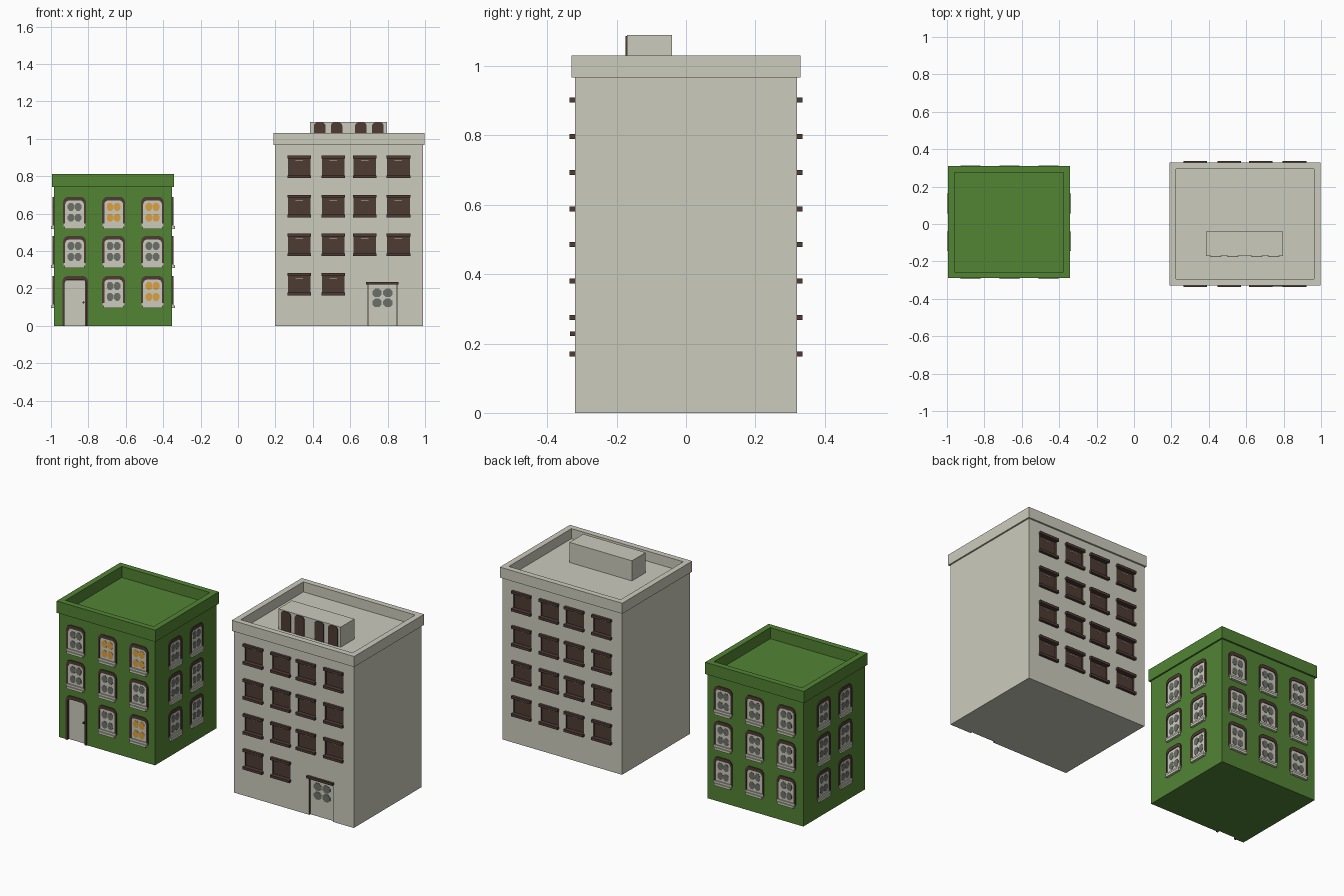
import bpy, bmesh, math
from mathutils import Matrix, Vector

if "Cube" in bpy.data.objects:
    bpy.data.objects.remove(bpy.data.objects["Cube"])


def lin(c):
    c /= 255
    return c / 12.92 if c <= 0.04045 else ((c + 0.055) / 1.055) ** 2.4


def material(name, r, g, b):
    m = bpy.data.materials.new(name)
    m.diffuse_color = (lin(r), lin(g), lin(b), 1)
    m.use_nodes = True
    m.node_tree.nodes["Principled BSDF"].inputs["Base Color"].default_value = m.diffuse_color
    return m


STONE = material("pale stone", 203, 203, 189)
GREEN = material("green wall", 82, 131, 52)
BROWN = material("dark brown", 78, 59, 52)
GLASS = material("grey glass", 108, 111, 105)
LIT = material("lit amber glass", 220, 160, 62)

parts = {}  # name -> (bmesh, materials)


def part(name, *mats):
    if name not in parts:
        parts[name] = (bmesh.new(), mats)
    return parts[name][0]


def prism(bm, M, pts, out0, out1, mat=0):
    """Extrude an (x, z) outline outward from a wall between two distances."""
    a = [bm.verts.new(M @ Vector((x, -out0, z))) for x, z in pts]
    b = [bm.verts.new(M @ Vector((x, -out1, z))) for x, z in pts]
    n = len(pts)
    faces = [bm.faces.new(a[::-1]), bm.faces.new(b)]
    faces += [bm.faces.new((a[i], a[(i + 1) % n], b[(i + 1) % n], b[i])) for i in range(n)]
    for f in faces:
        f.material_index = mat


def rect(x0, x1, z0, z1):
    return [(x0, z0), (x1, z0), (x1, z1), (x0, z1)]


def arch(w, z0, z1, r):
    """Outline with rounded upper corners, from bottom right to bottom left."""
    right = [(w - r + r * math.cos(t), z1 - r + r * math.sin(t))
             for t in (i * math.pi / 8 for i in range(5))]
    return [(w, z0)] + right + [(-x, z) for x, z in right[::-1]] + [(-w, z0)]


def octagon(cx, cz, rx, rz):
    return [(cx + rx * math.cos(t), cz + rz * math.sin(t))
            for t in (math.pi / 8 + i * math.pi / 4 for i in range(8))]


def wall(x, y, z, angle):
    return Matrix.Translation((x, y, z)) @ Matrix.Rotation(math.radians(angle), 4, 'Z')


def box(bm, x0, x1, y0, y1, z0, z1):
    prism(bm, Matrix(), rect(x0, x1, z0, z1), -y1, -y0)


def cornice(name, mat, x0, x1, y0, y1, z0, z1, floor):
    """Overhanging slab with a sunken roof."""
    bm = part(name, mat)
    box(bm, x0, x1, y0, y1, z0, z1)
    bmesh.ops.recalc_face_normals(bm, faces=bm.faces)
    top = max(bm.faces, key=lambda f: f.calc_center_median().z)
    bmesh.ops.inset_region(bm, faces=[top], thickness=0.049)
    new = bmesh.ops.extrude_discrete_faces(bm, faces=[top])["faces"]
    bmesh.ops.translate(bm, verts=new[0].verts, vec=(0, 0, floor - z1))


# ---------- green house ----------
GX0, GX1, GY0, GY1 = -0.985, -0.352, -0.28, 0.30
box(part("green_house_body", GREEN, BROWN), GX0, GX1, GY0, GY1, 0, 0.745)
cornice("green_house_cornice", GREEN, -0.995, -0.343, -0.29, 0.31, 0.743, 0.813, 0.747)
green_cut = part("green_house_cutter", GREEN, BROWN)


def surround(M, w, z0, z1):
    prism(part("green_house_frames", BROWN), M,
          arch(w, z0, z1, 0.03) + arch(w - 0.011, z0, z1 - 0.02, 0.02)[::-1], -0.002, 0.006)


def sash_window(M, lit):
    surround(M, 0.061, 0.018, 0.171)
    prism(part("green_house_sashes", STONE), M, arch(0.051, 0.01, 0.152, 0.02), -0.002, 0.002)
    sill = part("green_house_sills", STONE)
    prism(sill, M, rect(-0.059, 0.059, 0.012, 0.027), -0.002, 0.008)
    prism(sill, M, rect(-0.053, 0.053, 0, 0.014), -0.002, 0.014)
    bm = part("green_house_panes", GLASS, LIT)
    for px in (-0.019, 0.019):
        for pz in (0.059, 0.117):
            prism(bm, M, octagon(px, pz, 0.019, 0.023), 0, 0.0035, int(lit))


ROWS = (0.096, 0.31, 0.519)
COLS = (-0.874, -0.665, -0.457)
LIT_WINDOWS = {(0, 2), (2, 1), (2, 2)}
for r, z in enumerate(ROWS):
    for c, x in enumerate(COLS):
        if (r, c) != (0, 0):
            sash_window(wall(x, GY0, z, 0), (r, c) in LIT_WINDOWS)
        sash_window(wall(x, GY1, z, 180), False)
    for y in (-0.092, 0.11):
        sash_window(wall(GX1, y, z, 90), False)
        sash_window(wall(GX0, y, z, -90), False)

# front door in a shallow doorway
M = wall(-0.870, GY0, 0, 0)
prism(green_cut, M, rect(-0.058, 0.058, -0.02, 0.247), -0.016, 0.02, 1)
surround(M, 0.068, 0, 0.267)
prism(part("green_house_door", STONE), M, rect(-0.057, 0.052, 0, 0.242), -0.017, -0.010)
prism(part("green_house_door_knob", BROWN), M, octagon(0.044, 0.125, 0.006, 0.006), -0.012, 0.0)

# ---------- grey block ----------
BX0, BX1, BY0, BY1 = 0.198, 0.989, -0.32, 0.32
box(part("grey_block_body", STONE, BROWN), BX0, BX1, BY0, BY1, 0, 0.968)
cornice("grey_block_cornice", STONE, 0.19, 0.998, -0.33, 0.33, 0.967, 1.03, 0.970)
grey_cut = part("grey_block_cutter", STONE, BROWN)


def shutter_window(M):
    # recessed brown opening with a bar above and below
    prism(grey_cut, M, rect(-0.058, 0.058, 0, 0.106), -0.010, 0.02, 1)
    bars = part("grey_block_window_bars", BROWN)
    for z in (0, 0.105):
        prism(bars, M, rect(-0.063, 0.063, z - 0.0075, z + 0.0075), -0.009, 0.016)
    prism(part("grey_block_shutter_handles", STONE), M, rect(-0.02, 0.02, 0.083, 0.086), -0.011, -0.008)


for r, z in enumerate((0.17, 0.38, 0.588, 0.797)):
    for c, x in enumerate((0.328, 0.510, 0.677, 0.858)):
        if r or c < 2:
            shutter_window(wall(x, BY0, z, 0))
        shutter_window(wall(x, BY1, z, 180))

# entrance with lintel and four round-cornered panes
M = wall(0.7725, BY0, 0, 0)
prism(grey_cut, M, rect(-0.078, 0.078, -0.02, 0.224), -0.016, 0.02, 1)
prism(part("grey_block_door", STONE), M, rect(-0.076, 0.076, 0, 0.223), -0.017, -0.010)
for px in (-0.029, 0.029):
    for pz in (0.123, 0.176):
        prism(part("grey_block_door_panes", GLASS), M, octagon(px, pz, 0.027, 0.025), -0.012, -0.008)
prism(part("grey_block_door_lintel", BROWN), M, rect(-0.088, 0.085, 0.221, 0.235), -0.012, 0.014)

# rooftop hut with four arched openings
box(part("roof_hut", STONE), 0.385, 0.797, -0.17, -0.04, 0.968, 1.09)
for x in (0.437, 0.527, 0.657, 0.748):
    prism(part("roof_hut_openings", BROWN), wall(x, -0.17, 0, 0),
          arch(0.031, 0.971, 1.087, 0.018), -0.002, 0.004)

# ---------- make the objects ----------
objs = {}
for name, (bm, mats) in parts.items():
    bmesh.ops.recalc_face_normals(bm, faces=bm.faces)
    me = bpy.data.meshes.new(name)
    bm.to_mesh(me)
    bm.free()
    for m in mats:
        me.materials.append(m)
    objs[name] = bpy.data.objects.new(name, me)
    bpy.context.collection.objects.link(objs[name])

# cut the doorways and window openings; cut faces keep the brown slot
for house in ("green_house", "grey_block"):
    cutter = objs[house + "_cutter"]
    cutter.hide_render = True
    cutter.hide_set(True)
    mod = objs[house + "_body"].modifiers.new("openings", 'BOOLEAN')
    mod.operation = 'DIFFERENCE'
    mod.solver = 'EXACT'
    mod.object = cutter
